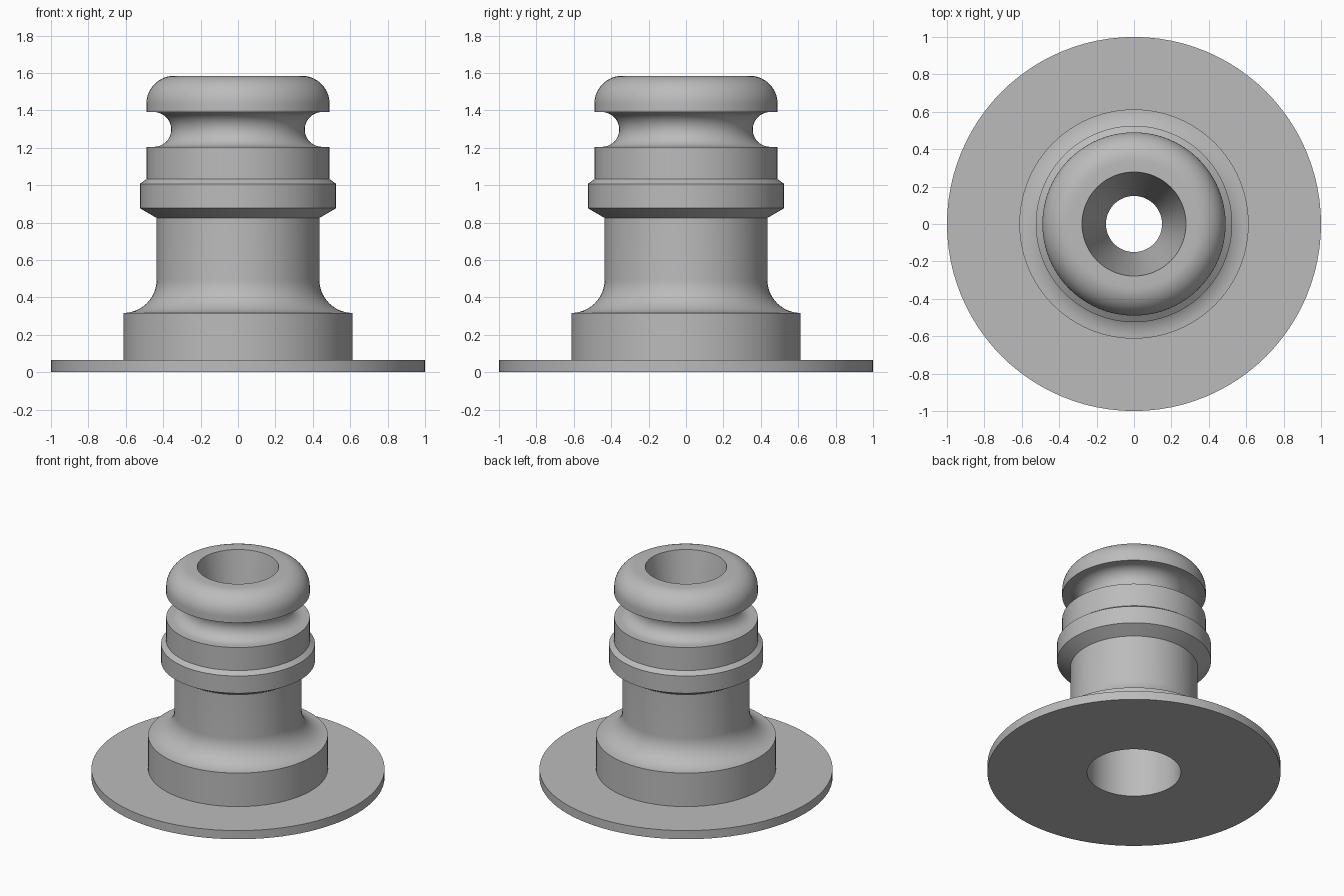
import bpy
import bmesh
from math import cos, sin, pi, radians

cube = bpy.data.objects.get("Cube")
if cube:
    bpy.data.objects.remove(cube, do_unlink=True)

SEGMENTS = 96

grey = bpy.data.materials.new("plain grey")
grey.use_nodes = True
colour = (0.5, 0.5, 0.5, 1)
grey.diffuse_color = colour
grey.node_tree.nodes["Principled BSDF"].inputs["Base Color"].default_value = colour


def arc(r, z, radius, start, end, steps=14):
    """Points on an arc in the radius-height plane, angles in degrees."""
    angles = [radians(start + (end - start) * i / steps) for i in range(steps + 1)]
    return [(r + radius * cos(a), z + radius * sin(a)) for a in angles]


def lathe(name, profile):
    """Spin a closed (radius, height) profile about the z axis."""
    bm = bmesh.new()
    verts = [bm.verts.new((r, 0, z)) for r, z in profile]
    edges = [bm.edges.new((v, verts[i - 1])) for i, v in enumerate(verts)]
    bmesh.ops.spin(bm, geom=verts + edges, cent=(0, 0, 0), axis=(0, 0, 1),
                   angle=2 * pi, steps=SEGMENTS, use_merge=True)
    bmesh.ops.remove_doubles(bm, verts=bm.verts, dist=0.0001)
    bmesh.ops.recalc_face_normals(bm, faces=bm.faces)
    mesh = bpy.data.meshes.new(name)
    bm.to_mesh(mesh)
    bm.free()
    mesh.materials.append(grey)
    obj = bpy.data.objects.new(name, mesh)
    bpy.context.collection.objects.link(obj)
    bpy.ops.object.select_all(action="DESELECT")
    obj.select_set(True)
    bpy.context.view_layer.objects.active = obj
    bpy.ops.object.shade_smooth_by_angle(angle=radians(25))


# Base flange, shoulder and filleted neck
profile = [(0.32, 0), (1, 0), (1, 0.065), (0.613, 0.065)]
profile += arc(0.613, 0.495, 0.178, 270, 180)
# Locking collar
profile += [(0.435, 0.825), (0.525, 0.877), (0.525, 1.007), (0.49, 1.032)]
# Seal groove
profile += [(0.49, 1.205)]
profile += arc(0.45, 1.298, 0.093, 270, 90, 20)
# Rounded nose
profile += [(0.49, 1.391)]
profile += arc(0.34, 1.435, 0.15, 0, 90)
# Tapered throat, then wide lower bore
profile += [(0.278, 1.585), (0.15, 0.85), (0.32, 0.75)]

lathe("hose_coupling", profile)
